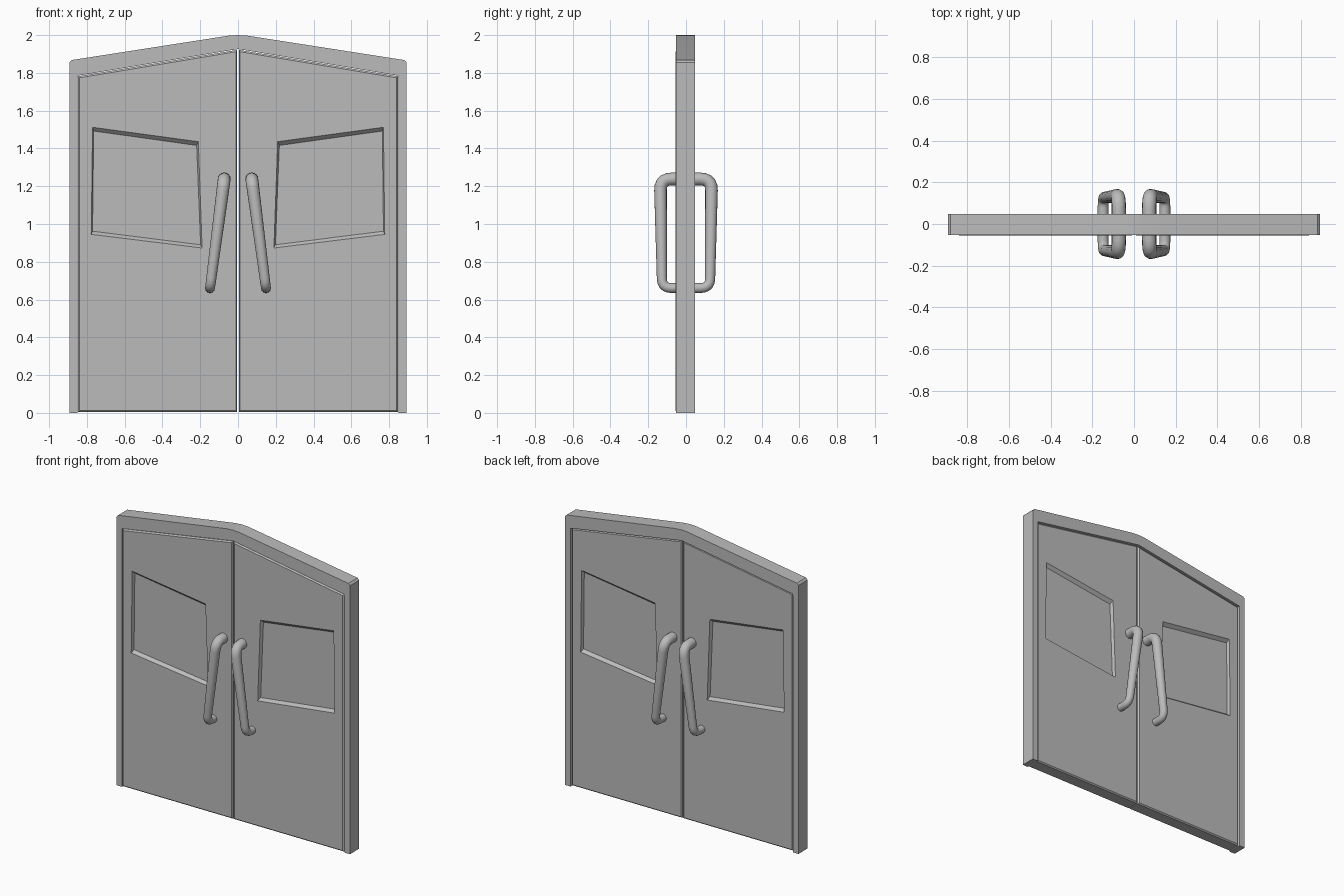
import bpy, bmesh, math
from mathutils import Vector

if "Cube" in bpy.data.objects:
    bpy.data.objects.remove(bpy.data.objects["Cube"])

grey = bpy.data.materials.new("painted grey")
grey.diffuse_color = (0.5, 0.5, 0.5, 1)
grey.use_nodes = True
grey.node_tree.nodes["Principled BSDF"].inputs["Base Color"].default_value = grey.diffuse_color


def make_object(name, bm, angle=30):
    bmesh.ops.recalc_face_normals(bm, faces=bm.faces)
    mesh = bpy.data.meshes.new(name)
    bm.to_mesh(mesh)
    bm.free()
    mesh.materials.append(grey)
    ob = bpy.data.objects.new(name, mesh)
    bpy.context.collection.objects.link(ob)
    bpy.ops.object.select_all(action='DESELECT')
    ob.select_set(True)
    bpy.context.view_layer.objects.active = ob
    bpy.ops.object.shade_smooth_by_angle(angle=math.radians(angle))
    return ob


# Gabled frame: an arch of matching outer and inner points, open at the floor
half_outer = [(0.893, 0), (0.893, 1.855), (0.88, 1.868), (0.05, 1.997), (0.0, 2.0)]
half_inner = [(0.85, 0), (0.85, 1.77), (0.848, 1.785), (0.05, 1.918), (0.0, 1.926)]


def arch(half):
    return half + [(-x, z) for x, z in reversed(half[:-1])]


bm = bmesh.new()
loops = [[bm.verts.new((x, y, z)) for x, z in arch(half)]
         for half, y in ((half_outer, -0.053), (half_inner, -0.053),
                         (half_inner, 0.048), (half_outer, 0.048))]
for a, b in zip(loops, loops[1:] + loops[:1]):
    for i in range(len(a) - 1):
        bm.faces.new((a[i], a[i + 1], b[i + 1], b[i]))
for end in (0, -1):
    bm.faces.new([loop[end] for loop in loops])
make_object("door_frame", bm)

# Door leaf corners: lower inner, lower outer, upper outer, upper inner
leaf = [(0.004, 0.004), (0.846, 0.004), (0.846, 1.782), (0.004, 1.922)]
leaf_face = [(0.011, 0.012), (0.838, 0.012), (0.838, 1.774), (0.011, 1.912)]
window_rim = [(0.19, 0.873), (0.777, 0.945), (0.77, 1.512), (0.21, 1.436)]
window_pane = [(0.198, 0.89), (0.77, 0.962), (0.764, 1.492), (0.219, 1.416)]


def door(name, side):
    """Stack of four-sided loops running from the front pane to the back pane."""
    bm = bmesh.new()
    stack = [(window_pane, -0.035), (window_rim, -0.056), (leaf_face, -0.056),
             (leaf, -0.048), (leaf, 0.032), (leaf_face, 0.04),
             (window_rim, 0.04), (window_pane, 0.019)]
    loops = [[bm.verts.new((side * x, y, z)) for x, z in pts] for pts, y in stack]
    for a, b in zip(loops, loops[1:]):
        for i in range(4):
            j = (i + 1) % 4
            bm.faces.new((a[i], a[j], b[j], b[i]))
    bm.faces.new(loops[0])
    bm.faces.new(loops[-1])
    make_object(name, bm, 25)


# Tapered pull handle: a round tube swept along a path with rounded corners
def handle(name, side, face):
    def fillet(corner, before, after, r):
        p = corner + (before - corner).normalized() * r
        q = corner + (after - corner).normalized() * r
        return [p * (1 - t) ** 2 + corner * 2 * t * (1 - t) + q * t * t
                for t in (0, 0.2, 0.4, 0.6, 0.8, 1)]

    top_in = Vector((side * 0.073, face * 0.03, 1.238))
    top = Vector((side * 0.073, face * 0.136, 1.238))
    low = Vector((side * 0.148, face * 0.127, 0.661))
    low_in = Vector((side * 0.148, face * 0.03, 0.661))
    path = ([top_in] + fillet(top, top_in, low, 0.06)
            + fillet(low, top, low_in, 0.05) + [low_in])
    bm = bmesh.new()
    rings = []
    across = Vector((1, 0, 0))
    for i, p in enumerate(path):
        tangent = (path[min(i + 1, len(path) - 1)] - path[max(i - 1, 0)]).normalized()
        u = (across - tangent * across.dot(tangent)).normalized()
        v = tangent.cross(u)
        r = 0.026 + 0.008 * (p.z - 0.661) / 0.577
        rings.append([bm.verts.new(p + r * (u * math.cos(k * math.tau / 16)
                                            + v * math.sin(k * math.tau / 16)))
                      for k in range(16)])
    for a, b in zip(rings, rings[1:]):
        for k in range(16):
            n = (k + 1) % 16
            bm.faces.new((a[k], a[n], b[n], b[k]))
    bm.faces.new(rings[0])
    bm.faces.new(rings[-1])
    make_object(name, bm, 40)


for side, label in ((-1, "left"), (1, "right")):
    door(label + "_door", side)
    handle(label + "_front_handle", side, -1)
    handle(label + "_back_handle", side, 1)
